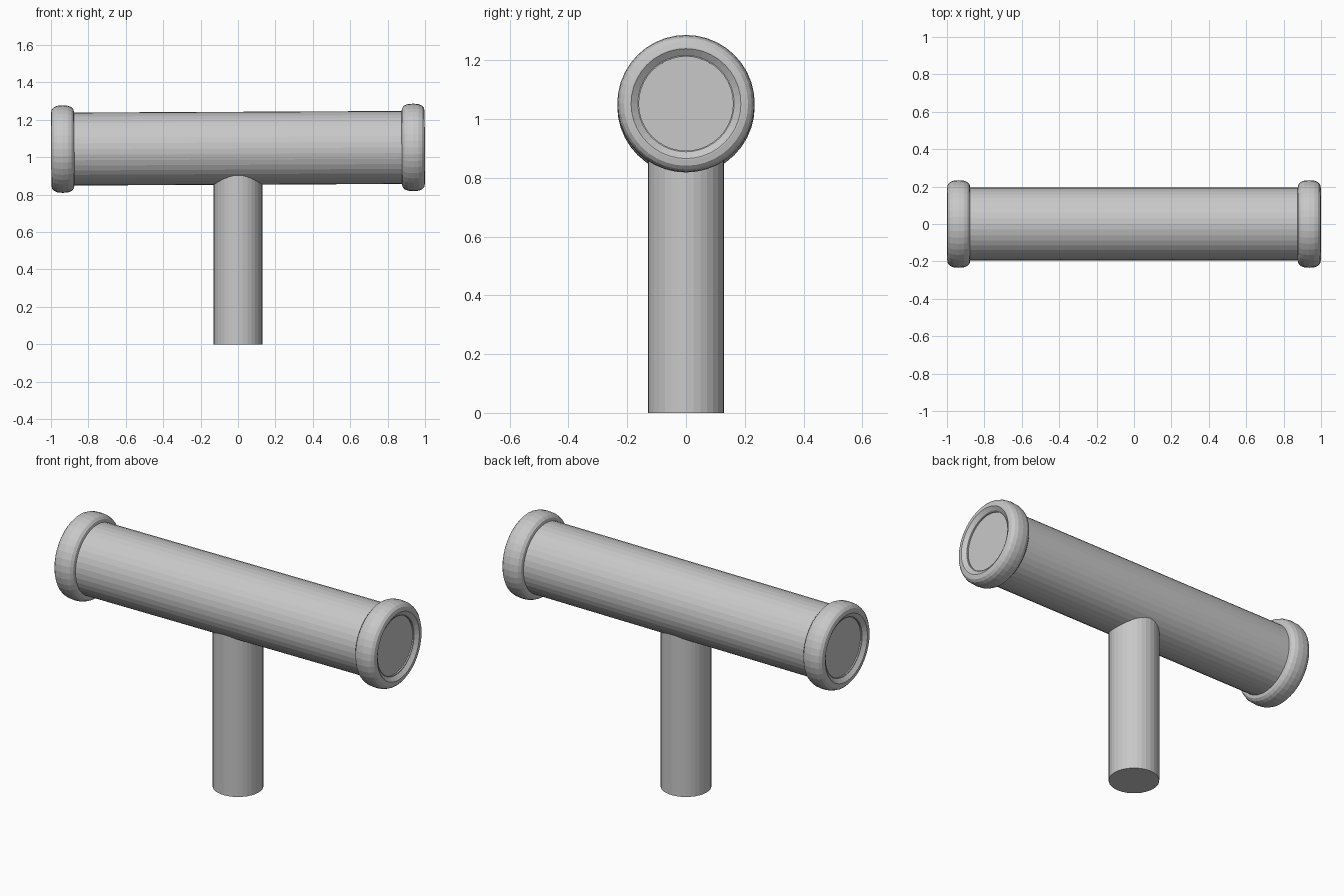
import bpy, bmesh, math
from mathutils import Matrix

cube = bpy.data.objects.get("Cube")
if cube:
    bpy.data.objects.remove(cube)

# Single material
GREY = (0.58, 0.58, 0.58, 1)
mat = bpy.data.materials.new("plain grey")
mat.use_nodes = True
mat.diffuse_color = GREY
mat.node_tree.nodes["Principled BSDF"].inputs["Base Color"].default_value = GREY

SIDES = 40
RADIUS = 0.195
TILT = Matrix.Translation((0, 0, 1.048)) @ Matrix.Rotation(-0.0048, 4, 'Y')


def finish(name, bm, matrix):
    bmesh.ops.recalc_face_normals(bm, faces=bm.faces)
    bm.transform(matrix)
    mesh = bpy.data.meshes.new(name)
    bm.to_mesh(mesh)
    bm.free()
    mesh.materials.append(mat)
    obj = bpy.data.objects.new(name, mesh)
    bpy.context.collection.objects.link(obj)
    return obj


def cylinder(name, radius, length, sides, matrix):
    bm = bmesh.new()
    bmesh.ops.create_cone(bm, cap_ends=True, segments=sides, radius1=radius,
                          radius2=radius, depth=length)
    return finish(name, bm, matrix)


def ring(name, profile, matrix):
    """Revolve a closed (x, radius) profile about the x axis."""
    bm = bmesh.new()
    loops = []
    for i in range(SIDES):
        a = 2 * math.pi * i / SIDES
        loops.append([bm.verts.new((x, r * math.cos(a), r * math.sin(a))) for x, r in profile])
    n = len(profile)
    for i in range(SIDES):
        p, q = loops[i], loops[(i + 1) % SIDES]
        for j in range(n):
            k = (j + 1) % n
            bm.faces.new((p[j], p[k], q[k], q[j]))
    return finish(name, bm, matrix)


# Upright post, running into the barrel
cylinder("post", 0.13, 1.0, 32, Matrix.Translation((0, 0, 0.5)))

# Long horizontal barrel
along_x = Matrix.Rotation(math.pi / 2, 4, 'Y')
cylinder("barrel", RADIUS, 1.9, SIDES, TILT @ along_x)

# Rounded end rings with a bevelled mouth and a recessed disc
profile = [(0.95, 0.16), (0.982, 0.16), (0.982, 0.164), (0.999, 0.187)]
for i in range(9):
    a = math.pi * i / 8
    c = math.cos(a)
    x = 0.937 + 0.062 * math.copysign(abs(c) ** 0.8, c)
    profile.append((x, 0.192 + 0.042 * math.sin(a) ** 0.8))
profile.append((0.875, 0.18))

for side, turn in (("left", 0), ("right", math.pi)):
    place = TILT @ Matrix.Rotation(turn, 4, 'Z')
    ring(side + "_end_ring", profile, place)
    cylinder(side + "_end_disc", 0.162, 0.03, SIDES,
             place @ Matrix.Translation((0.96, 0, 0)) @ along_x)
